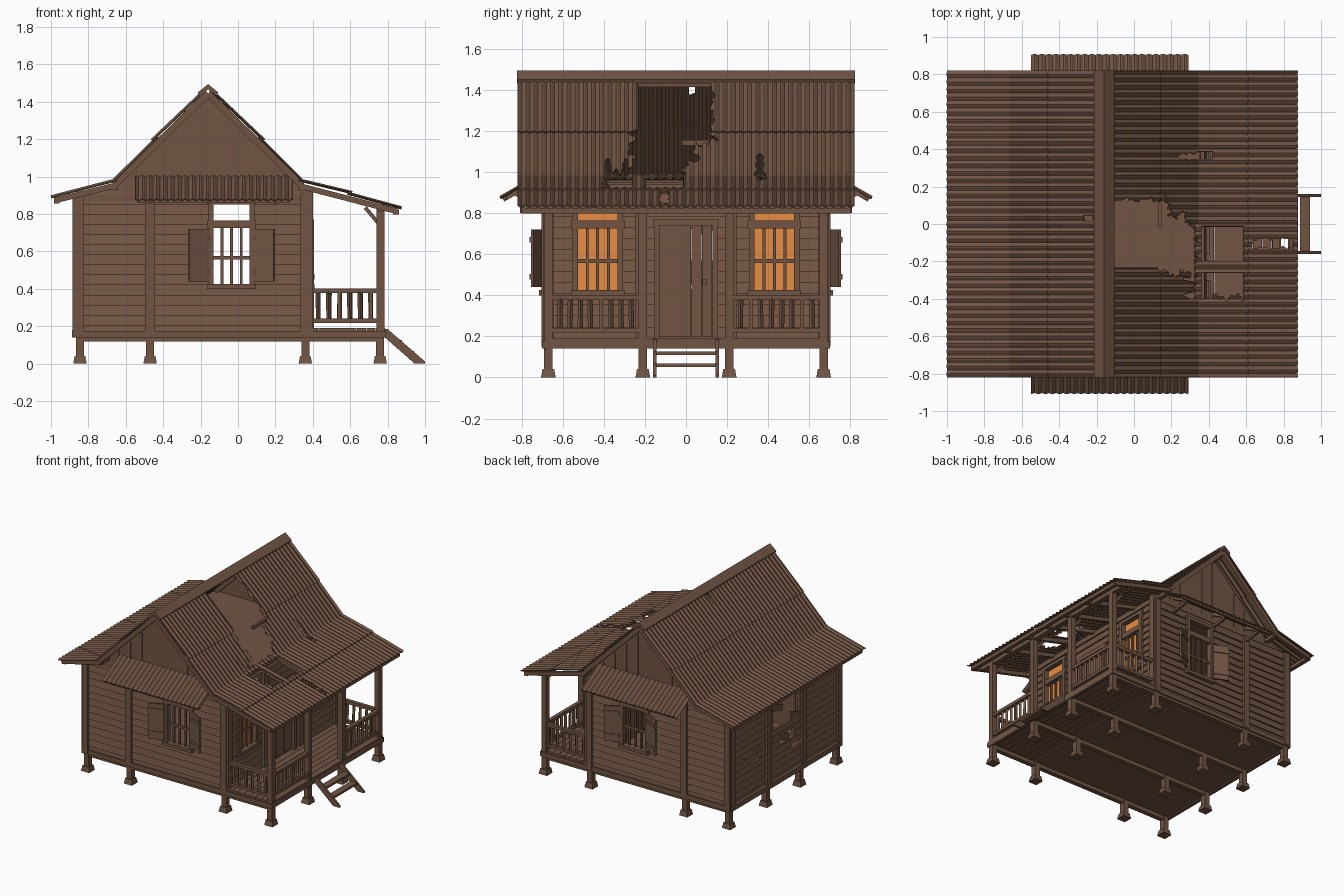
import bpy, bmesh, math, random
from mathutils import Vector as V

if "Cube" in bpy.data.objects:
    bpy.data.objects.remove(bpy.data.objects["Cube"])
random.seed(4)


def material(name, col):
    m = bpy.data.materials.new(name)
    m.diffuse_color = (*col, 1)
    m.use_nodes = True
    m.node_tree.nodes["Principled BSDF"].inputs["Base Color"].default_value = m.diffuse_color
    return m


WOOD = material("weathered brown", (0.165, 0.091, 0.057))
GLOW = material("lamp orange", (0.80, 0.27, 0.06))


def finish(name, bm, mat=WOOD, thick=0):
    if not thick:
        bmesh.ops.recalc_face_normals(bm, faces=bm.faces)
    me = bpy.data.meshes.new(name)
    bm.to_mesh(me)
    bm.free()
    ob = bpy.data.objects.new(name, me)
    bpy.context.collection.objects.link(ob)
    me.materials.append(mat)
    if thick:
        s = ob.modifiers.new("thickness", 'SOLIDIFY')
        s.thickness, s.offset = thick, 0
    return ob


def hexa(bm, lo, hi):
    a, b = [bm.verts.new(p) for p in lo], [bm.verts.new(p) for p in hi]
    bm.faces.new(a)
    bm.faces.new(b)
    for i in range(4):
        j = (i + 1) % 4
        bm.faces.new((a[i], a[j], b[j], b[i]))


def pbox(bm, P, u0, u1, d0, d1, z0, z1):
    ring = ((u0, d0), (u1, d0), (u1, d1), (u0, d1))
    hexa(bm, [P(u, d, z0) for u, d in ring], [P(u, d, z1) for u, d in ring])


def box(bm, x0, x1, y0, y1, z0, z1):
    pbox(bm, lambda x, y, z: V((x, y, z)), x0, x1, y0, y1, z0, z1)


def beam(bm, p, q, w, h):
    p, q = V(p), V(q)
    d = (q - p).normalized()
    s = d.cross(V((0, 0, 1)))
    s = (s if s.length > .01 else V((1, 0, 0))).normalized()
    u = s.cross(d)
    ring = [s * (i * w / 2) + u * (j * h / 2) for i, j in ((-1, -1), (1, -1), (1, 1), (-1, 1))]
    hexa(bm, [p + r for r in ring], [q + r for r in ring])


def prism(bm, pts, y0, y1):
    a, b = [[bm.verts.new((x, y, z)) for x, z in pts] for y in (y0, y1)]
    bm.faces.new(a)
    bm.faces.new(b)
    for i in range(len(pts)):
        j = (i + 1) % len(pts)
        bm.faces.new((a[i], a[j], b[j], b[i]))


def sheet(name, a, b, across, waves, steps, hole=None):
    """Corrugated sheet running from a to b, waves along across."""
    a, b, across = V(a), V(b), V(across)
    n = (b - a).cross(across).normalized()
    cols = waves * 6
    bm = bmesh.new()
    rows = [[bm.verts.new(a + (b - a) * (i / steps) + across * (j / cols)
             + n * (.005 * math.cos(math.tau * j / 6))) for j in range(cols + 1)] for i in range(steps + 1)]
    for r, q in zip(rows, rows[1:]):
        for j in range(cols):
            c = (r[j].co + q[j + 1].co) / 2
            if not (hole and hole(c)):
                bm.faces.new((r[j], r[j + 1], q[j + 1], q[j]))
    return finish(name, bm, thick=.007)


# --- wall frames: u along the wall, d outward, z up
front = lambda u, d, z: V((u, -.68 - d, z))
back = lambda u, d, z: V((u, .68 + d, z))
right = lambda u, d, z: V((.375 + d, u, z))
left = lambda u, d, z: V((-.86 - d, u, z))


def plank_wall(name, P, u0, u1, z0, z1, openings, h=.054):
    bm = bmesh.new()
    n = math.ceil((z1 - z0) / h)
    zs = sorted({z0 + i * h for i in range(n)} | {z1} | {z for o in openings for z in o[2:]})
    for za, zb in zip(zs, zs[1:]):
        if zb - za < 1e-4:
            continue
        mid = (za + zb) / 2
        row = int((mid - z0) / h)
        fa, fb = [.012 * (1 - (z - z0) / h + row) for z in (za, zb)]
        cuts = sorted((o[0], o[1]) for o in openings if o[2] < mid < o[3])
        edges = [u0] + [c for o in cuts for c in o] + [u1]
        for a, b in zip(edges[::2], edges[1::2]):
            hexa(bm, [P(a, -.02, za), P(b, -.02, za), P(b, fa, za), P(a, fa, za)],
                 [P(a, -.02, zb), P(b, -.02, zb), P(b, fb, zb), P(a, fb, zb)])
    finish(name, bm)


def window(name, P, u0, u1):
    bm = bmesh.new()
    for u in (u0, u1):
        pbox(bm, P, u - .014, u + .014, -.02, .022, .41, .87)
    for z0, z1, d in ((.40, .425, .035), (.725, .765, .02), (.85, .875, .022)):
        pbox(bm, P, u0 - .02, u1 + .02, -.02, d, z0, z1)
    for k in (.27, .5, .74):
        u = u0 + (u1 - u0) * k
        pbox(bm, P, u - .007, u + .007, -.008, .006, .42, .73)
    pbox(bm, P, u0, u1, -.008, .008, .558, .576)
    finish(name, bm)


# --- walls and windows
side = (-.145, .075, .41, .86)
for nm, P in (("front", front), ("back", back)):
    plank_wall(nm + "_wall", P, -.86, .375, .15, .92, [side])
    window(nm + "_window", P, side[0], side[1])
plank_wall("porch_wall", right, -.68, .68, .19, .94,
           [(-.54, -.32, .41, .86), (-.14, .14, .19, .76), (.32, .54, .41, .86)])
plank_wall("rear_wall", left, -.68, .68, .15, .91,
           [(-.19, .15, .57, .80), (-.12, .07, .43, .50), (-.2, -.08, .34, .38),
            (.3, .44, .41, .43), (.5, .57, .47, .49), (.33, .37, .50, .53)])
for s, nm in ((-.43, "left"), (.43, "right")):
    window("porch_window_" + nm, right, s - .11, s + .11)
    bm = bmesh.new()
    pbox(bm, right, s - .11, s + .11, -.022, -.016, .41, .86)
    finish("glowing_pane_" + nm, bm, GLOW)

# broken boards across the rear opening
bm = bmesh.new()
for p, q in (((-.07, .61), (-.2, .57)), ((.15, .75), (.03, .71)), ((.08, .5), (-.05, .45))):
    beam(bm, left(p[0], .0, p[1]), left(q[0], .0, q[1]), .015, .05)
finish("rear_broken_boards", bm)

# gable walls with vertical board strips
gable = [(-.87, .87), (-.87, .905), (-.66, .955), (-.16, 1.445), (.33, .96), (.38, .945), (.38, .87)]
bm = bmesh.new()
for s in (-1, 1):
    prism(bm, gable, s * .67, s * .688)
    for i in range(9):
        x = -.56 + i * .1
        box(bm, x - .004, x + .004, s * .68, s * .692, .95, 1.42 - abs(x + .16) * .98)
finish("gable_walls", bm)

# wall posts
bm = bmesh.new()
for s in (-1, 1):
    for x in (-.85, -.47, .36):
        box(bm, x - .025, x + .025, s * .655, s * .703, .15, .91)
    for y in (.22, .67):
        box(bm, -.885, -.84, s * y - .025, s * y + .025, .15, .9)
        box(bm, .35, .402, s * y - .025, s * y + .025, .15, .94)
finish("wall_posts", bm)

# shutters standing half open
bm = bmesh.new()
for s in (-1, 1):
    for h, t in ((-.155, -.262), (.088, .193)):
        beam(bm, (h, s * .70, .58), (t, s * .748, .58), .014, .28)
        for z in (.49, .67):
            beam(bm, (h, s * .708, z), (t, s * .756, z), .012, .025)
finish("shutters", bm)

# door and frame
bm = bmesh.new()
for i in range(5):
    box(bm, .365, .385 + .003 * (i % 2), -.128 + i * .0512, -.128 + i * .0512 + .05, .2, .74)
for y in (-.142, .142):
    box(bm, .355, .405, y - .014, y + .014, .19, .77)
box(bm, .355, .405, -.16, .16, .74, .77)
box(bm, .385, .41, .08, .1, .45, .48)
finish("door", bm)

# floor, ceiling and skirting
bm = bmesh.new()
box(bm, -.86, .38, -.68, .68, .15, .185)
box(bm, -.65, .335, -.67, .67, .945, .96)
for i in range(8):
    box(bm, .38 + i * .051, .38 + i * .051 + .049, -.69, .69, .16, .19)
for s in (-1, 1):
    box(bm, -.88, .79, s * .675, s * .7, .14, .175)
for x in (-.875, .775):
    box(bm, x - .012, x + .012, -.69, .69, .14, .18)
finish("floor_and_ceiling", bm)

# stumps and bearers
bm = bmesh.new()
for y in (-.67, -.21, .21, .67):
    box(bm, -.86, .77, y - .018, y + .018, .12, .152)
    for x in (-.845, -.47, .36, .76):
        box(bm, x - .021, x + .021, y - .021, y + .021, .03, .15)
        hexa(bm, [(x + i * .036, y + j * .036, 0) for i, j in ((-1, -1), (1, -1), (1, 1), (-1, 1))],
             [(x + i * .028, y + j * .028, .042) for i, j in ((-1, -1), (1, -1), (1, 1), (-1, 1))])
finish("stumps", bm)

# porch posts, beam, braces
bm = bmesh.new()
for y in (-.67, -.21, .21, .67):
    box(bm, .74, .782, y - .021, y + .021, .18, .83)
    beam(bm, (.76, y, .74), (.68, y, .835), .02, .02)
box(bm, .74, .78, -.78, .78, .815, .85)
box(bm, .83, .86, -.8, .8, .797, .825)
finish("porch_posts", bm)

# porch railings
bm = bmesh.new()
for s in (-1, 1):
    runs = [((.39, s * .67), (.75, s * .67), 6), ((.762, s * .65), (.762, s * .23), 8)]
    for a, b, n in runs:
        for z, h in ((.39, .025), (.23, .022)):
            beam(bm, (*a, z), (*b, z), .03, h)
        for i in range(n):
            k = (i + .7) / (n + .4)
            x, y = a[0] + (b[0] - a[0]) * k, a[1] + (b[1] - a[1]) * k
            dx = random.uniform(-.004, .004)
            beam(bm, (x, y, .23), (x + dx, y + dx, .39), .018, .018)
finish("porch_railings", bm)

# steps
bm = bmesh.new()
for y in (-.152, .152):
    prism(bm, [(.78, .185), (.80, .185), (1.0, .012), (1.0, 0), (.945, 0), (.78, .145)], y - .008, y + .008)
for x, z in ((.915, .06), (.85, .118)):
    box(bm, x - .027, x + .027, -.15, .15, z - .008, z + .008)
finish("steps", bm)

# --- roof timbers
bm = bmesh.new()
for y in (-.795, -.45, -.21, .0, .21, .45, .795):
    beam(bm, (.33, y, .95), (.85, y, .815), .025, .03)
    beam(bm, (-.65, y, .955), (-.98, y, .872), .025, .03)
for s in (-1, 1):
    for k in (-1, 1):
        beam(bm, (-.16, s * .795, 1.445), (-.16 + k * .5, s * .795, .955), .03, .035)
        beam(bm, (-.16, s * .66, 1.445), (-.16 + k * .5, s * .66, .955), .03, .035)
for x, z in ((-.97, .872), (-.66, .945), (.335, .94), (-.16, 1.43)):
    box(bm, x - .015, x + .015, -.8, .8, z - .015, z + .012)
box(bm, .13, .15, -.02, .3, 1.13, 1.155)
finish("roof_timbers", bm)

# --- corrugated roofing with ragged holes
wob = lambda t: .014 * math.sin(61 * t) + .01 * math.sin(147 * t + 1)


def slope_hole(c):
    y, z = c.y, c.z
    if z > 1.2:
        return z < 1.45 and -.23 < y < .13 + wob(z) * .5
    r = .13 if z > 1.14 + wob(y) else (.05 if z > 1.05 else .0)
    return (z > .975 + wob(y) and -.265 + wob(z) < y < r + wob(z)
            or abs(y - .36) < .03 - (z - .97) * .2 + wob(z) * .4 and z < 1.11
            or -.4 < y < -.29 and z < 1.02 + 2 * wob(y))


def porch_hole(c):
    x, y = c.x, c.y
    return (.36 < x < .585 and (-.2 < y < -.015 or -.39 + wob(x) < y < -.26)
            or .63 < x < .85 and abs(y + .105 + wob(x) * .3) < .025
            or x < .42 and abs(y - .365) < .02)


tear = lambda c: abs(c.y - .03) < .02 and 1.38 < c.z < 1.42 + wob(c.y)
W = (0, 1.64, 0)
for nm, a, b, n, hole in (
        ("roof_right_upper", (-.15, 1.47), (.14, 1.195), 24, slope_hole),
        ("roof_right_lower", (.11, 1.212), (.355, .968), 24, slope_hole),
        ("roof_porch_upper", (.325, .983), (.61, .915), 24, porch_hole),
        ("roof_porch_lower", (.585, .912), (.875, .833), 24, porch_hole),
        ("roof_left_upper", (-.17, 1.47), (-.46, 1.195), 24, tear),
        ("roof_left_lower", (-.43, 1.212), (-.675, .97), 4, None),
        ("roof_rear_eave", (-.65, .983), (-1.0, .892), 4, None)):
    sheet(nm, (a[0], -.82, a[1]), (b[0], -.82, b[1]), W, 41, n, hole)

# ridge cap
bm = bmesh.new()
prism(bm, [(-.16, 1.495), (-.215, 1.45), (-.205, 1.43), (-.16, 1.468), (-.115, 1.43), (-.105, 1.45)], -.822, .822)
finish("ridge_cap", bm)

# side awnings with brackets
for s, nm in ((-1, "front"), (1, "back")):
    sheet(nm + "_awning", (-.55, s * .685, 1.0), (-.55, s * .905, .875), (.84, 0, 0), 22, 4)
    bm = bmesh.new()
    for x in (-.47, -.16, .2):
        beam(bm, (x, s * .68, .985), (x, s * .89, .866), .022, .022)
        beam(bm, (x, s * .69, .87), (x, s * .83, .89), .018, .018)
    beam(bm, (-.54, s * .88, .872), (.28, s * .88, .872), .018, .018)
    finish(nm + "_awning_brackets", bm)
